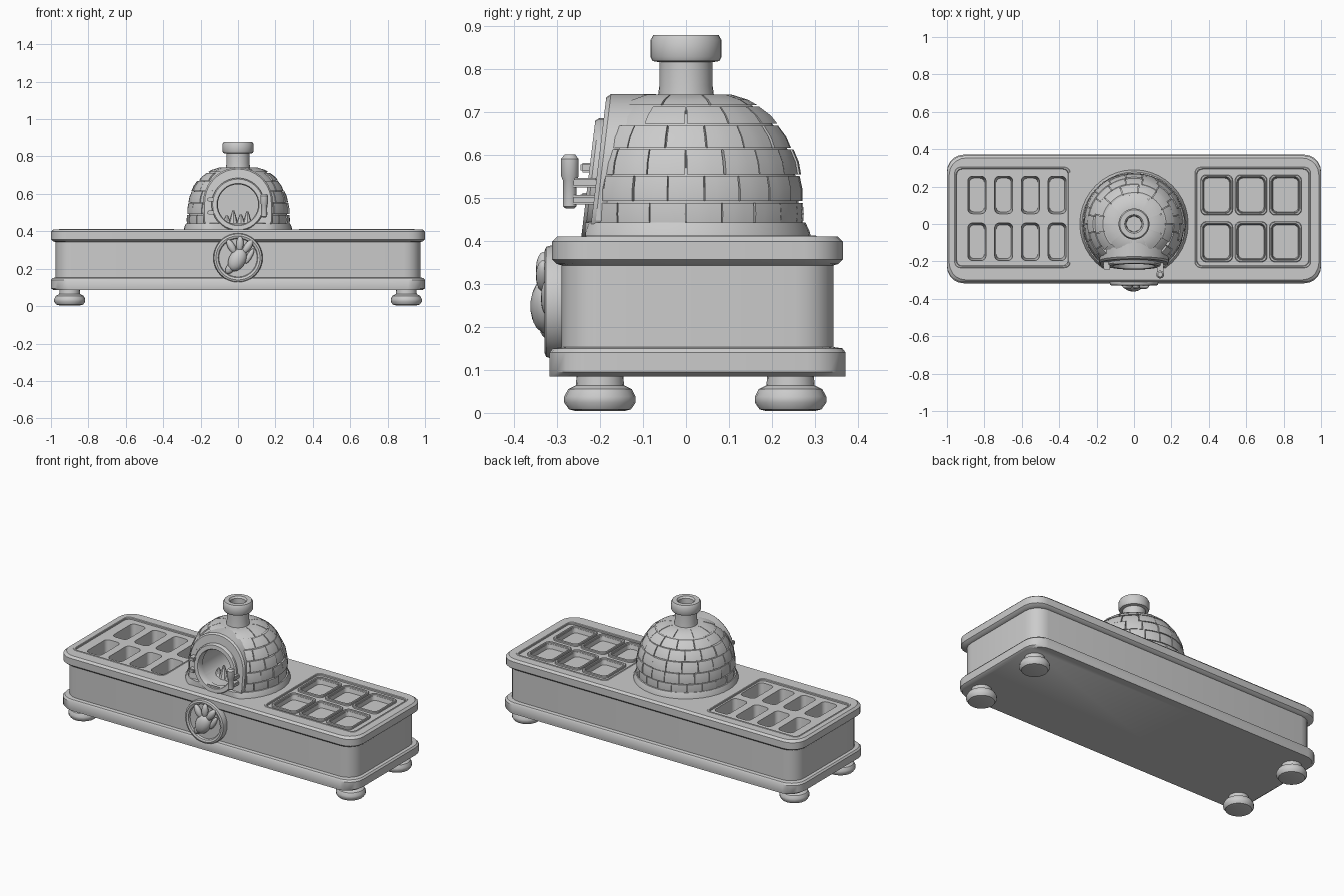
import bpy, bmesh, math, random
from math import sin, cos, pi
from mathutils import Matrix, Vector

if "Cube" in bpy.data.objects:
    bpy.data.objects.remove(bpy.data.objects["Cube"])

random.seed(4)


def finish(name, bm, angle=35):
    bmesh.ops.recalc_face_normals(bm, faces=bm.faces)
    me = bpy.data.meshes.new(name)
    bm.to_mesh(me)
    bm.free()
    ob = bpy.data.objects.new(name, me)
    bpy.context.collection.objects.link(ob)
    smooth(ob, angle)
    return ob


def smooth(ob, angle=35):
    bpy.ops.object.select_all(action='DESELECT')
    bpy.context.view_layer.objects.active = ob
    ob.select_set(True)
    bpy.ops.object.shade_smooth_by_angle(angle=math.radians(angle))


def loft(bm, loops, ring=False):
    """Skin a list of equal loops; cap the ends, or join last to first."""
    vs = [[bm.verts.new(p) for p in lp] for lp in loops]
    pairs = list(zip(vs, vs[1:])) + ([(vs[-1], vs[0])] if ring else [])
    n = len(vs[0])
    for a, b in pairs:
        for i in range(n):
            j = (i + 1) % n
            bm.faces.new((a[i], a[j], b[j], b[i]))
    if not ring:
        bm.faces.new(vs[0])
        bm.faces.new(vs[-1])


def rrect(cx, cy, hx, hy, r, z, n=6):
    pts = []
    for k, (sx, sy) in enumerate([(1, 1), (-1, 1), (-1, -1), (1, -1)]):
        for i in range(n):
            a = (k + i / (n - 1)) * pi / 2
            pts.append((cx + sx * (hx - r) + r * cos(a), cy + sy * (hy - r) + r * sin(a), z))
    return pts


def circle(r, z, n, M=Matrix()):
    return [M @ Vector((r * cos(2 * pi * i / n), r * sin(2 * pi * i / n), z)) for i in range(n)]


def lathe(name, profile, n=28, M=Matrix(), ring=False):
    bm = bmesh.new()
    loft(bm, [circle(r, z, n, M) for r, z in profile], ring)
    return finish(name, bm)


def cut(ob, cutter):
    cutter.hide_render = True
    m = ob.modifiers.new('cut', 'BOOLEAN')
    m.object, m.operation, m.solver = cutter, 'DIFFERENCE', 'EXACT'
    bpy.context.view_layer.objects.active = ob
    bpy.ops.object.modifier_move_to_index(modifier='cut', index=0)
    bpy.ops.object.modifier_apply(modifier='cut')
    bpy.data.objects.remove(cutter)


def blob(name, loc, scale, tilt=0):
    bm = bmesh.new()
    M = Matrix.Translation(loc) @ Matrix.Rotation(tilt, 4, 'Y') @ Matrix.Diagonal((*scale, 1))
    bmesh.ops.create_uvsphere(bm, u_segments=14, v_segments=9, radius=1, matrix=M)
    return finish(name, bm, 60)


# Counter: lower plinth, recessed body and upper slab in one stacked outline
bm = bmesh.new()
steps = [(.985, .344, .085), (1, .344, .095), (1, .344, .14), (.992, .337, .15), (.975, .316, .153),
         (.975, .316, .343), (.988, .327, .346), (1, .338, .357), (1, .338, .398), (.988, .326, .41)]
loft(bm, [rrect(0, .027, hx, hy, .09, z) for hx, hy, z in steps])
counter = finish('counter', bm)

# Shallow tray recesses, then the food bins
trays = [-.65, .635]
bm = bmesh.new()
for x in trays:
    loft(bm, [rrect(x, .035, .305, .265, .04, z) for z in (.400, .45)])
cut(counter, finish('tray_cutter', bm))

deep = [(-.84 + .143 * i, y, .052) for i in range(4) for y in (-.095, .155)]
wide = [(.442 + .184 * i, y, .080) for i in range(3) for y in (-.095, .155)]
bm = bmesh.new()
for bins, bottom in ((deep, .27), (wide, .375)):
    for x, y, hx in bins:
        loft(bm, [rrect(x, y, hx - .012, .09, .025, bottom), rrect(x, y, hx, .105, .025, .46)])
cut(counter, finish('bin_cutter', bm))
smooth(counter)

# Raised lips round the tray edges and the wide bins
bm = bmesh.new()
for x, y, hx, hy, w in [(x, y, hx + .006, .108, .012) for x, y, hx in wide] + \
                       [(x, .035, .31, .27, .012) for x in trays]:
    loft(bm, [rrect(x, y, hx - a, hy - a, .03, z) for a, z in
              ((0, .395), (0, .409), (.003, .412), (w - .003, .412), (w, .409), (w, .395))], True)
finish('tray_lips', bm)

# Bun feet
for x in (-.9, .9):
    for y in (-.2, .243):
        lathe('foot', [(.055, .004), (.072, .008), (.083, .024), (.083, .038), (.074, .055),
                       (.056, .064), (.054, .09)], 20, Matrix.Translation((x, y, 0)))


# Oven dome outline: upright below, rounded above
def dome_r(z):
    s = min(max((z - .48) / .268, 0), .998)
    return .268 * (1 - s * s) ** .35


FRONT = -.2
core = lathe('oven_dome', [(dome_r(z) - .006, z) for z in
                           (.40, .48, .54, .6, .65, .69, .72, .738)], 40)
for v in core.data.vertices:
    v.co.y = max(v.co.y, FRONT)
toward_front = Matrix.Translation((0, 0, .543)) @ Matrix.Rotation(pi / 2, 4, 'X')
cut(core, lathe('cavity_cutter', [(.113, -.13), (.113, .4)], 32, toward_front))
smooth(core)

# Staggered dome bricks
bm = bmesh.new()
rows = [.435, .49, .552, .614, .67, .714, .742]
for k, (z0, z1) in enumerate(zip(rows, rows[1:])):
    n = (20, 20, 18, 16, 13, 9)[k]
    for i in range(n):
        a0, a1 = [2 * pi * (i + d + k * .5) / n for d in (.02, .98)]
        am, rm = (a0 + a1) / 2, dome_r((z0 + z1) / 2)
        if rm * sin(am) < -.1 and abs(rm * cos(am)) < .15 and z0 < .7:
            continue
        lift = random.uniform(.001, .008)
        loops = []
        for j in range(4):
            a = a0 + (a1 - a0) * j / 3
            loop = []
            for z, d in ((z0 + .002, -.02), (z0 + .002, lift), ((z0 + z1) / 2, lift + .002),
                         (z1 - .002, lift), (z1 - .002, -.02)):
                r = dome_r(z) + d
                loop.append((r * cos(a), max(r * sin(a), FRONT), z))
            loops.append(loop)
        loft(bm, loops)
finish('dome_bricks', bm)

# Footing ring round the dome
foot = lathe('dome_footing', [(.292, .40), (.288, .42), (.278, .442), (.25, .445), (.25, .40)], 40, ring=True)
for v in foot.data.vertices:
    v.co.y = max(v.co.y, -.235)


# Oven front: leaning arch wall and a round collar
def arch(r, y, half=9, low=0, n=36):
    pts = []
    for i in range(n):
        a = 2 * pi * i / n
        k = r
        if sin(a) < 0:
            k = min(half / max(abs(cos(a)), 1e-4), .135 / -sin(a)) if low else r
        z = .555 + k * sin(a) - (0 if low else .012)
        pts.append((k * cos(a), y + .12 * (z - .57), z))
    return pts


bm = bmesh.new()
loft(bm, [arch(.113, -.05), arch(.113, -.205), arch(.178, -.205, .178, 1),
          arch(.186, -.195, .186, 1), arch(.186, -.09, .186, 1)], True)
finish('oven_front', bm)
bm = bmesh.new()
loft(bm, [arch(.108, -.18), arch(.108, -.216), arch(.113, -.224), arch(.136, -.224),
          arch(.142, -.216), arch(.142, -.18)], True)
finish('oven_collar', bm)

# Fire in the oven mouth
bm = bmesh.new()
for x, h in ((-.06, .05), (-.025, .075), (.015, .055), (.05, .07)):
    bmesh.ops.create_cone(bm, cap_ends=True, segments=8, radius1=.028, radius2=.006, depth=h,
                          matrix=Matrix.Translation((x, -.1, .435 + h / 2)))
finish('fire', bm)

# Door handle with brackets, and the hinge opposite
lathe('door_handle', [(.01, .475), (.016, .48), (.016, .54), (.021, .55), (.021, .59), (.013, .6)],
      14, Matrix.Translation((.14, -.27, 0)))
for x, y, z in ((.14, -.235, .495), (.14, -.235, .535), (-.145, -.215, .5), (-.145, -.215, .57)):
    bm = bmesh.new()
    bmesh.ops.create_cube(bm, size=1, matrix=Matrix.Translation((x, y, z)) @ Matrix.Diagonal((.035, .06, .022, 1)))
    bmesh.ops.bevel(bm, geom=bm.edges[:], offset=.004, segments=2, affect='EDGES')
    finish('bracket', bm)

# Chimney with hollow cap
lathe('chimney', [(.068, .715), (.062, .76), (.062, .815), (.078, .818), (.083, .828), (.083, .866),
                  (.076, .878), (.05, .878), (.042, .868), (.04, .80)], 28)

# Round plaque with a root vegetable relief
facing = Matrix.Translation((0, 0, .258)) @ Matrix.Rotation(pi / 2, 4, 'X')
lathe('plaque', [(.128, .27), (.132, .31), (.128, .325), (.118, .329), (.106, .325), (.102, .314)], 32, facing)
blob('relief_body', (-.004, -.328, .248), (.046, .034, .066), .5)
blob('relief_tip', (-.036, -.322, .208), (.024, .02, .042), .7)
for x, z, t in ((-.035, .318, -.5), (.01, .332, .05), (.052, .318, .6)):
    blob('relief_leaf', (x, -.332, z), (.02, .017, .042), t)
blob('relief_arm', (.062, -.324, .268), (.015, .013, .045), .5)
